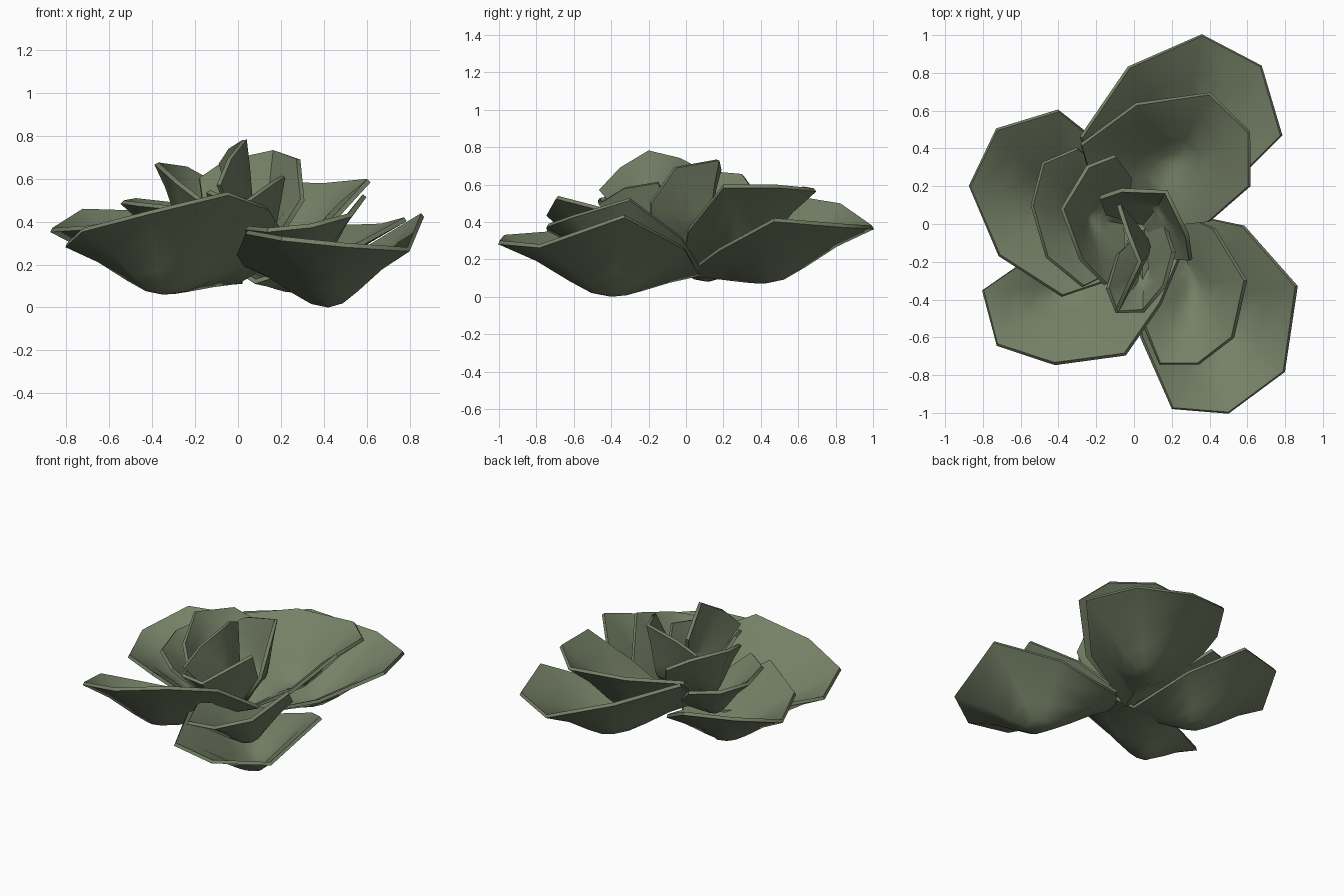
import bpy, bmesh, math
from mathutils import Vector

if "Cube" in bpy.data.objects:
    bpy.data.objects.remove(bpy.data.objects["Cube"])

sage = bpy.data.materials.new("sage_green")
sage.diffuse_color = (0.18, 0.22, 0.135, 1)
sage.use_nodes = True
sage.node_tree.nodes["Principled BSDF"].inputs["Base Color"].default_value = sage.diffuse_color

# Cross-section of a petal: (distance from hollow to rim, share of the rise)
PROFILE = ((.17, .07), (.36, .29), (.66, .68), (1, 1))
petals = []


def petal(name, base, right, tip, left, hollow, bulge=.7, right_z=None, left_z=None):
    """Cupped eight-sided leaf: four rim points around a low hollow.
    right_z and left_z set the rim height either side of the tip."""
    m = Vector(hollow)
    corners = [Vector(p) for p in (base, right, tip, left)]
    heights = (None, right_z, left_z, None)
    rim = []
    for i in range(4):
        a, b = corners[i], corners[(i + 1) % 4]
        # extra corner between neighbours, pushed out from the hollow in plan
        mid = m + bulge * ((a - m) + (b - m))
        wa = (.55, .5, .5, .45)[i]                    # rim stays low near the base
        mid.z = heights[i] or a.z * wa + b.z * (1 - wa)
        rim += [a, mid]
    bm = bmesh.new()
    centre = bm.verts.new(m)
    rings = []
    for r, rise in PROFILE:
        ring = []
        for p in rim:
            q = m.lerp(p, r)
            q.z = m.z + (p.z - m.z) * rise
            ring.append(bm.verts.new(q))
        rings.append(ring)
    for i in range(8):
        j = (i + 1) % 8
        bm.faces.new((centre, rings[0][i], rings[0][j]))
        for lo, hi in zip(rings, rings[1:]):
            bm.faces.new((lo[i], hi[i], hi[j], lo[j]))
    me = bpy.data.meshes.new(name)
    bm.to_mesh(me)
    bm.free()
    me.materials.append(sage)
    ob = bpy.data.objects.new(name, me)
    bpy.context.collection.objects.link(ob)
    petals.append(ob)


# Outer ring
petal("outer_back_petal", (.08, 0, .12), (.78, .47, .41), (.36, 1, .37), (-.28, .46, .55), (.25, .42, .08), .66, .38, .49)
petal("outer_right_petal", (.2, .07, .12), (.04, -.6, .35), (.5, -1, .29), (.86, -.33, .43), (.42, -.4, .01), .72, .32, .27)
petal("outer_front_petal", (0, .02, .12), (-.8, -.35, .29), (-.42, -.74, .44), (.14, -.42, .46), (-.35, -.33, .07), .72, .36, .53)
petal("outer_left_petal", (.02, .02, .12), (-.4, .6, .44), (-.87, .2, .36), (-.38, -.38, .42), (-.38, .12, .09), .68, .45, .37)
# Middle ring
petal("middle_back_petal", (.08, -.02, .16), (.61, .2, .59), (.4, .69, .57), (-.28, .42, .55), (.2, .32, .22), .67, .59, .58)
petal("middle_right_petal", (.2, .08, .15), (.04, -.5, .37), (.34, -.74, .38), (.59, -.3, .52), (.32, -.32, .13), .7, .36, .43)
petal("middle_left_petal", (0, 0, .17), (-.3, .4, .48), (-.54, .1, .49), (-.27, -.33, .46), (-.25, .05, .21), .68, .5, .48)
# Heart of the rosette
petal("inner_left_petal", (-.06, 0, .2), (-.1, .36, .57), (-.38, .08, .67), (-.15, -.32, .48), (-.23, .03, .33), .72, .65, .58)
petal("inner_back_petal", (.05, 0, .2), (.3, -.19, .5), (.17, .17, .73), (-.18, .14, .6), (.13, .1, .36), .72, .69, .68)
petal("inner_front_petal", (.06, -.03, .18), (-.14, -.34, .54), (.05, -.46, .5), (.21, -.15, .61), (.06, -.25, .23), .72, .52, .58)
petal("centre_petal", (.08, -.1, .2), (-.09, -.46, .57), (.03, -.2, .78), (-.08, .1, .67), (.07, -.16, .42), .55, .69, .74)

# Thicken each petal, keeping crisp rims
for o in petals:
    mod = o.modifiers.new("thickness", 'SOLIDIFY')
    mod.thickness = .022
    mod.offset = 0
    bpy.ops.object.select_all(action='DESELECT')
    o.select_set(True)
    bpy.context.view_layer.objects.active = o
    bpy.ops.object.modifier_apply(modifier=mod.name)
    bpy.ops.object.shade_smooth_by_angle(angle=math.radians(55))

# Rest the rosette on the floor
low = min(v.co.z for o in petals for v in o.data.vertices)
for o in petals:
    for v in o.data.vertices:
        v.co.z -= low
